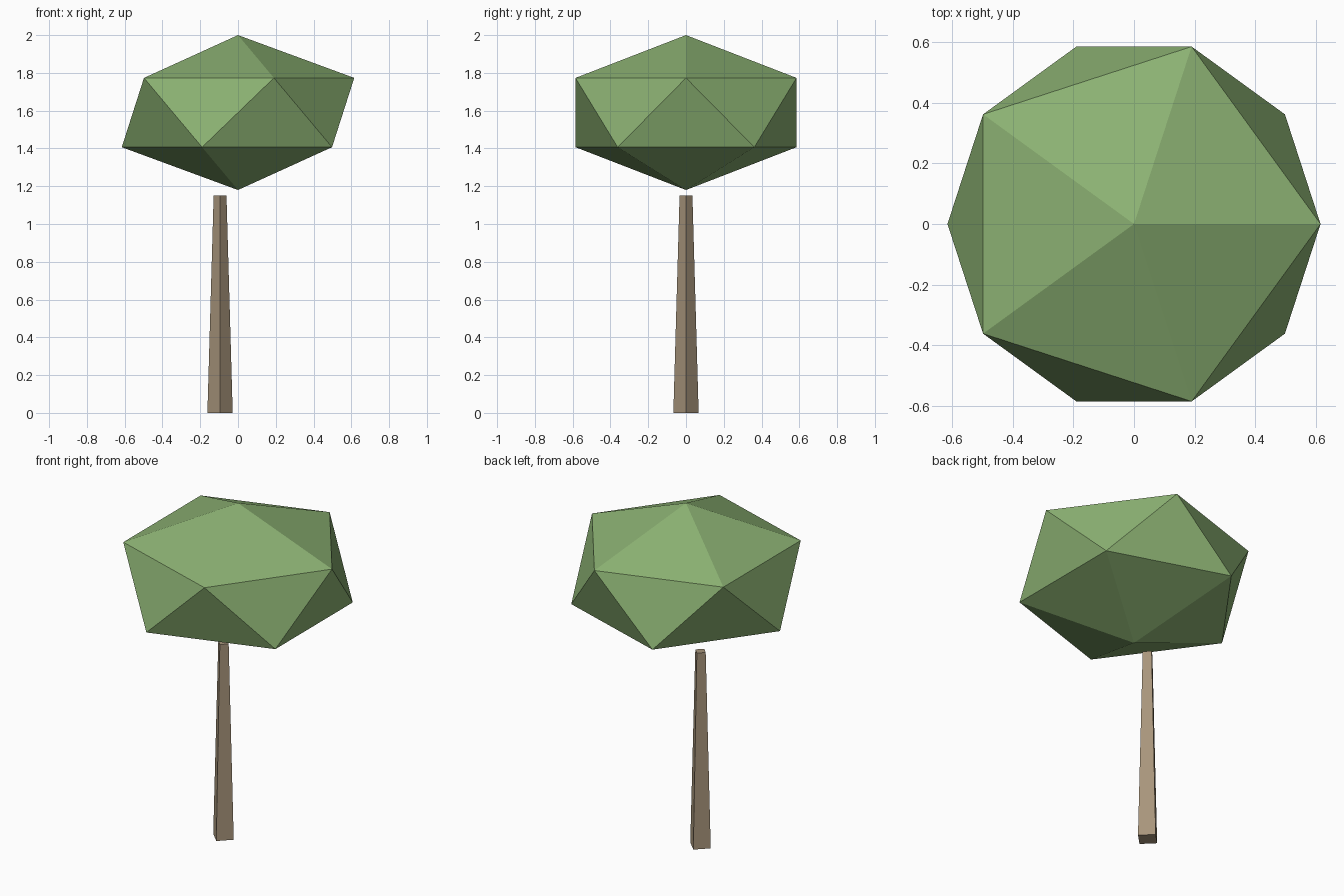
import bpy

cube = bpy.data.objects.get("Cube")
if cube:
    bpy.data.objects.remove(cube, do_unlink=True)


def make_material(name, rgb):
    mat = bpy.data.materials.new(name)
    mat.use_nodes = True
    color = (*rgb, 1.0)
    mat.diffuse_color = color
    mat.node_tree.nodes["Principled BSDF"].inputs["Base Color"].default_value = color
    return mat


def finish(name, mat):
    obj = bpy.context.object
    obj.name = name
    obj.data.name = name
    obj.data.materials.append(mat)
    bpy.ops.object.transform_apply(location=False, rotation=True, scale=True)
    bpy.ops.object.shade_flat()
    return obj


leaf_green = make_material("leaf green", (0.26, 0.44, 0.17))
bark_brown = make_material("bark brown", (0.39, 0.30, 0.20))

# Crown: squashed low-poly ball floating just above the trunk
bpy.ops.mesh.primitive_ico_sphere_add(subdivisions=1, radius=1, location=(0, 0, 1.59))
bpy.context.object.scale = (0.688, 0.688, 0.41)
finish("crown", leaf_green)

# Trunk: tapered four-sided post, set off to the side, corners facing the axes
bpy.ops.mesh.primitive_cone_add(vertices=4, radius1=0.067, radius2=0.034,
                                depth=1.15, location=(-0.095, 0, 0.575))
finish("trunk", bark_brown)
